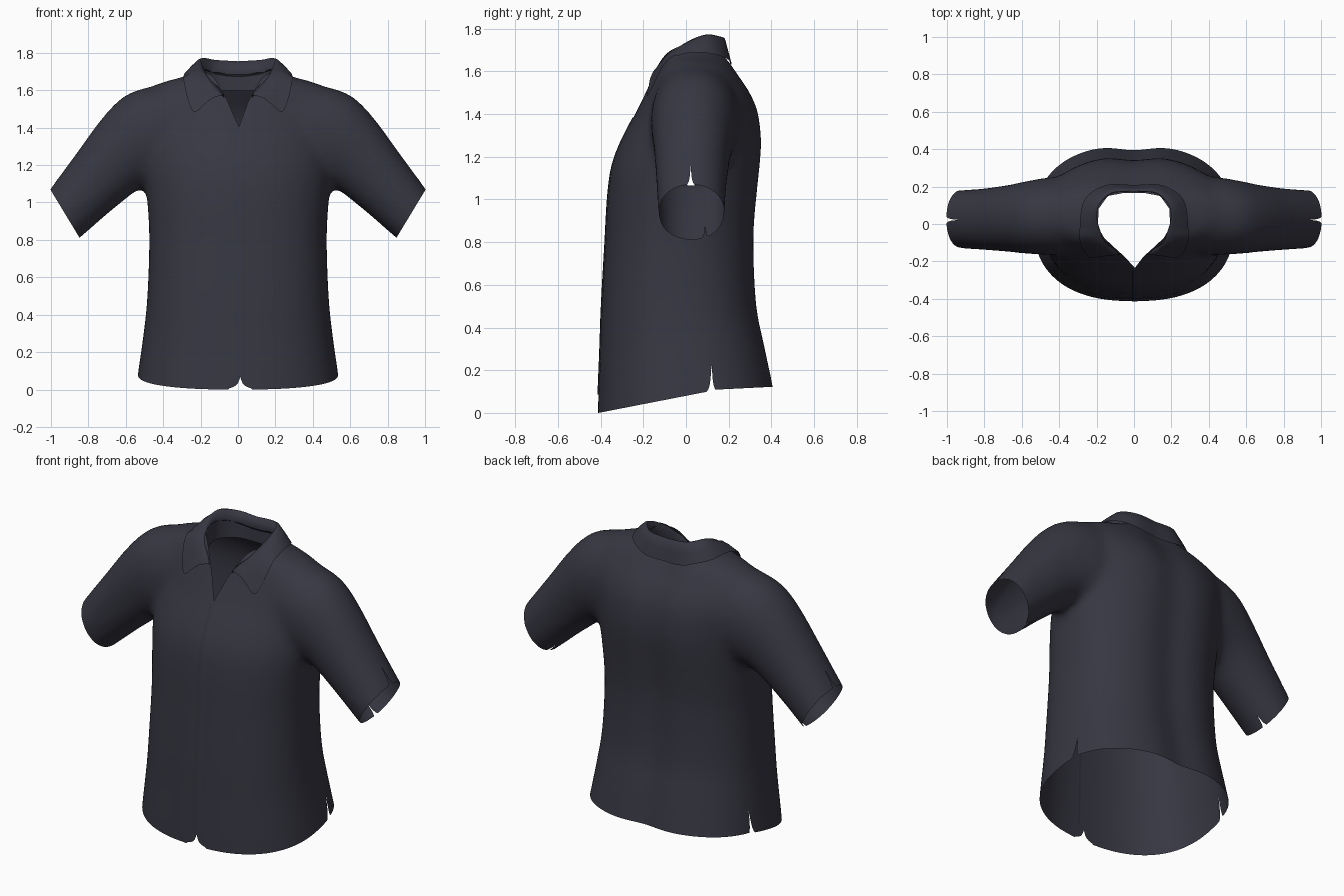
import bpy, bmesh, math
from mathutils import Vector
from mathutils.bvhtree import BVHTree

if "Cube" in bpy.data.objects:
    bpy.data.objects.remove(bpy.data.objects["Cube"])

fabric = bpy.data.materials.new("charcoal_fabric")
fabric.diffuse_color = (0.038, 0.038, 0.055, 1)
fabric.use_nodes = True
fabric.node_tree.nodes["Principled BSDF"].inputs["Base Color"].default_value = fabric.diffuse_color
cut_mat = bpy.data.materials.new("cut_marker")   # temporary, removed at the end


def make(name, bm):
    me = bpy.data.meshes.new(name)
    bm.to_mesh(me)
    bm.free()
    ob = bpy.data.objects.new(name, me)
    bpy.context.collection.objects.link(ob)
    me.materials.append(fabric)
    me.shade_smooth()
    return ob


def apply_modifiers(ob):
    dg = bpy.context.evaluated_depsgraph_get()
    me = bpy.data.meshes.new_from_object(ob.evaluated_get(dg))
    ob.modifiers.clear()
    ob.data = me


def spline(rows, steps):
    """Catmull-Rom through a list of equal-length tuples."""
    out = []
    for i in range(len(rows) - 1):
        a, b, c, d = (rows[min(max(i + k, 0), len(rows) - 1)] for k in (-1, 0, 1, 2))
        for s in range(steps):
            t = s / steps
            out.append([0.5 * (2*q + (r-p)*t + (2*p-5*q+4*r-w)*t*t + (3*q-p-3*r+w)*t**3)
                        for p, q, r, w in zip(a, b, c, d)])
    out.append(list(rows[-1]))
    return out


def ring(c, u, v, n, count=64):
    pts = []
    for i in range(count):
        a = 2 * math.pi * i / count
        ca, sa = math.cos(a), math.sin(a)
        pts.append(c + u * math.copysign(abs(ca)**(2/n), ca) + v * math.copysign(abs(sa)**(2/n), sa))
    return pts


def loft(bm, rings):
    vs = [[bm.verts.new(p) for p in r] for r in rings]
    n = len(vs[0])
    for a, b in zip(vs, vs[1:]):
        for i in range(n):
            bm.faces.new((a[i], a[(i+1) % n], b[(i+1) % n], b[i]))
    bm.faces.new(vs[0])
    bm.faces.new(vs[-1])


# Shirt solid: torso rings (z, half width, front y, back y, squareness)
torso = [(-.12, .555, -.415, .455, 2.4), (.05, .54, -.412, .435, 2.4), (.3, .505, -.402, .385, 2.4),
         (.5, .485, -.395, .345, 2.4), (.8, .475, -.378, .332, 2.35), (1.0, .485, -.367, .345, 2.3),
         (1.15, .50, -.348, .362, 2.2), (1.27, .51, -.305, .37, 2.1), (1.4, .53, -.238, .357, 2.0),
         (1.5, .54, -.19, .315, 2.0), (1.58, .52, -.155, .26, 2.0), (1.635, .43, -.13, .225, 2.0),
         (1.675, .29, -.115, .20, 2.0), (1.72, .20, -.10, .17, 2.0)]
bm = bmesh.new()
rings = []
for z, hx, yf, yb, n in spline(torso, 4):
    r = ring(Vector((0, (yf+yb)/2, z)), Vector((hx, 0, 0)), Vector((0, (yb-yf)/2, 0)), n)
    for p in r:                                  # soft hollow along the spine
        if p.y > 0.1:
            p.y -= 0.03 * math.exp(-(p.x / 0.11)**2)
    rings.append(r)
loft(bm, rings)

# Sleeves: top x, top z, bottom x, bottom z, front y, back y
sleeve = [(.32, 1.645, .30, 1.13, -.16, .24), (.46, 1.622, .42, 1.10, -.165, .25),
          (.60, 1.575, .52, 1.075, -.16, .232), (.72, 1.46, .61, 1.01, -.15, .21),
          (.86, 1.27, .73, .91, -.14, .192), (1.01, 1.065, .85, .805, -.13, .182),
          (1.06, .99, .90, .765, -.127, .178)]
for s in (1, -1):
    rings = []
    for xt, zt, xb, zb, yf, yb in spline(sleeve, 4):
        t, b = Vector((s*xt, 0, zt)), Vector((s*xb, 0, zb))
        rings.append(ring((t+b)/2 + Vector((0, (yf+yb)/2, 0)), (t-b)/2, Vector((0, (yb-yf)/2, 0)), 2.1))
    loft(bm, rings)
bmesh.ops.recalc_face_normals(bm, faces=bm.faces)
body = make("shirt_body", bm)
rm = body.modifiers.new("fuse", 'REMESH')
rm.mode, rm.voxel_size = 'VOXEL', 0.022
sm = body.modifiers.new("soften", 'SMOOTH')
sm.factor, sm.iterations = 0.5, 16
apply_modifiers(body)


# Cutters: neck hole and rounded slits, joined in one helper
def prism(bm, pts, vec):
    f = bm.faces.new([bm.verts.new(p) for p in pts])
    ext = bmesh.ops.extrude_face_region(bm, geom=[f], use_keep_orig=True)
    for v in ext["geom"]:
        if isinstance(v, bmesh.types.BMVert):
            v.co += vec


def slit(bm, origin, along, side, start, end, height, width):
    o, al, sd = Vector(origin), Vector(along).normalized(), Vector(side)
    prof = [(2*width, -.03), (1.5*width, -.002)]
    prof += [(w*width, h*height) for w, h in ((.85, .12), (.5, .27), (.3, .45), (.15, .7))]
    prof += [(0, height)] + [(-w, h) for w, h in reversed(prof)]
    st, en = Vector(start), Vector(end)
    prism(bm, [o + al*h + sd*w + st for w, h in prof], en - st)


bm = bmesh.new()
neck = [(.005, -.235), (.05, -.175), (.10, -.13), (.17, -.065), (.192, 0), (.19, .08), (.14, .15), (.06, .165)]
neck = neck + [(-x, y) for x, y in reversed(neck[1:])]
prism(bm, [(x, y, 1.3) for x, y in neck], Vector((0, 0, .7)))
slit(bm, (0, .12, .095), (0, 0, 1), (0, 1, 0), (-.8, 0, 0), (.8, 0, 0), .135, .018)
slit(bm, (.012, 0, .008), (0, 0, 1), (1, 0, 0), (0, -.7, 0), (0, -.1, 0), .06, .04)
for s in (1, -1):
    n = Vector((s*.8, 0, .6))
    slit(bm, (s*1.0, .022, 1.065), (-s*.6, 0, .8), (0, 1, 0), -n*.08, n*.12, .115, .013)
    n = Vector((s*.66, 0, .75))
    slit(bm, (s*.85, .09, .81), (-s*.75, 0, .66), (0, 1, 0), -n*.12, n*.07, .08, .013)
bmesh.ops.recalc_face_normals(bm, faces=bm.faces)
cutter = make("slit_cutter", bm)
cutter.hide_render = True
cutter.data.materials.append(cut_mat)
for p in cutter.data.polygons:
    p.material_index = 1
body.data.materials.clear()
body.data.materials.append(fabric)
body.data.materials.append(cut_mat)
bo = body.modifiers.new("cut", 'BOOLEAN')
bo.operation, bo.solver, bo.object = 'DIFFERENCE', 'EXACT', cutter
apply_modifiers(body)
bpy.data.objects.remove(cutter)

# Open the shell: drop cut walls, trim hem and cuffs
bm = bmesh.new()
bm.from_mesh(body.data)
bmesh.ops.delete(bm, geom=[f for f in bm.faces if f.material_index == 1], context='FACES')


def trim(test, co, no):
    faces = [f for f in bm.faces if test(f.calc_center_median())]
    geom = set(faces) | {e for f in faces for e in f.edges} | {v for f in faces for v in f.verts}
    bmesh.ops.bisect_plane(bm, geom=list(geom), plane_co=co, plane_no=no, clear_outer=True)


trim(lambda c: c.z < .4 and c.y < .12, (0, 0, .08), (0, .195, -1))   # front hem, rising to the side
trim(lambda c: c.z < .4 and c.y > .12, (0, .12, .108), (0, .05, -1))  # back hem, nearly level
for s in (1, -1):
    trim(lambda c: c.x*s > .7, (s*.925, 0, .94), (s*.86, 0, -.52))
bm.to_mesh(body.data)
tree = BVHTree.FromBMesh(bm)
bm.free()
body.data.materials.pop(index=1)
bpy.data.materials.remove(cut_mat)
body.data.shade_smooth()

# Collar: base, fold and outer edge stations from back centre to front (half, mirrored)
half = [(0, .172, 1.60, 0, .172, 1.755, 0, .208), (.12, .16, 1.60, .12, .165, 1.762, .15, .208),
        (.196, .08, 1.60, .19, .09, 1.772, .265, .13), (.196, .0, 1.58, .19, -.01, 1.73, .29, -.02),
        (.155, -.085, 1.53, .145, -.095, 1.66, .285, -.11), (.11, -.13, 1.49, .10, -.14, 1.61, .24, -.178),
        (.085, -.15, 1.47, .075, -.163, 1.575, .185, -.176)]
bm = bmesh.new()
cols = []
side = spline(half, 5)
for s, seq in ((-1, side[:0:-1]), (1, side)):
    for bx, by, bz, fx, fy, fz, ox, oy in seq:
        base, fold = Vector((bx, by, bz)), Vector((fx, fy, fz))
        hit = tree.ray_cast(Vector((s*ox, oy, 2)), Vector((0, 0, -1)))[0]
        lift = .014 if oy > -.05 else .024
        outer = Vector((ox, oy, (hit.z if hit else 1.6) + lift))
        out_dir = Vector((ox - fx, oy - fy, 0))
        pts = [base, base.lerp(fold, .6), fold, fold + out_dir*.22 - Vector((0, 0, .004)),
               fold.lerp(outer, .6) + Vector((0, 0, .014)), outer]
        for p in pts[3:5]:                       # keep the leaf clear of the body
            h = tree.ray_cast(Vector((s*p.x, p.y, 2)), Vector((0, 0, -1)))[0]
            if h and h.z > 1.4:
                p.z = max(p.z, h.z + .02)
        cols.append([bm.verts.new((s*p.x, p.y, p.z)) for p in pts])
for a, b in zip(cols, cols[1:]):
    for i in range(5):
        bm.faces.new((a[i], b[i], b[i+1], a[i+1]))
bmesh.ops.recalc_face_normals(bm, faces=bm.faces)
make("collar", bm)

# Front placket: thin overlapping flap down the centre
bm = bmesh.new()
rows = []
for i in range(41):
    z = .085 + (1.385 - .085) * i / 40
    row = []
    for x, lift in ((-.012, .001), (-.010, .005), (.02, .003), (.06, -.002)):
        hit = tree.ray_cast(Vector((x, -1, z)), Vector((0, 1, 0)))[0]
        row.append(bm.verts.new((x, (hit.y if hit else -.3) - lift, z)))
    rows.append(row)
for a, b in zip(rows, rows[1:]):
    for i in range(3):
        bm.faces.new((a[i], a[i+1], b[i+1], b[i]))
make("front_placket", bm)
